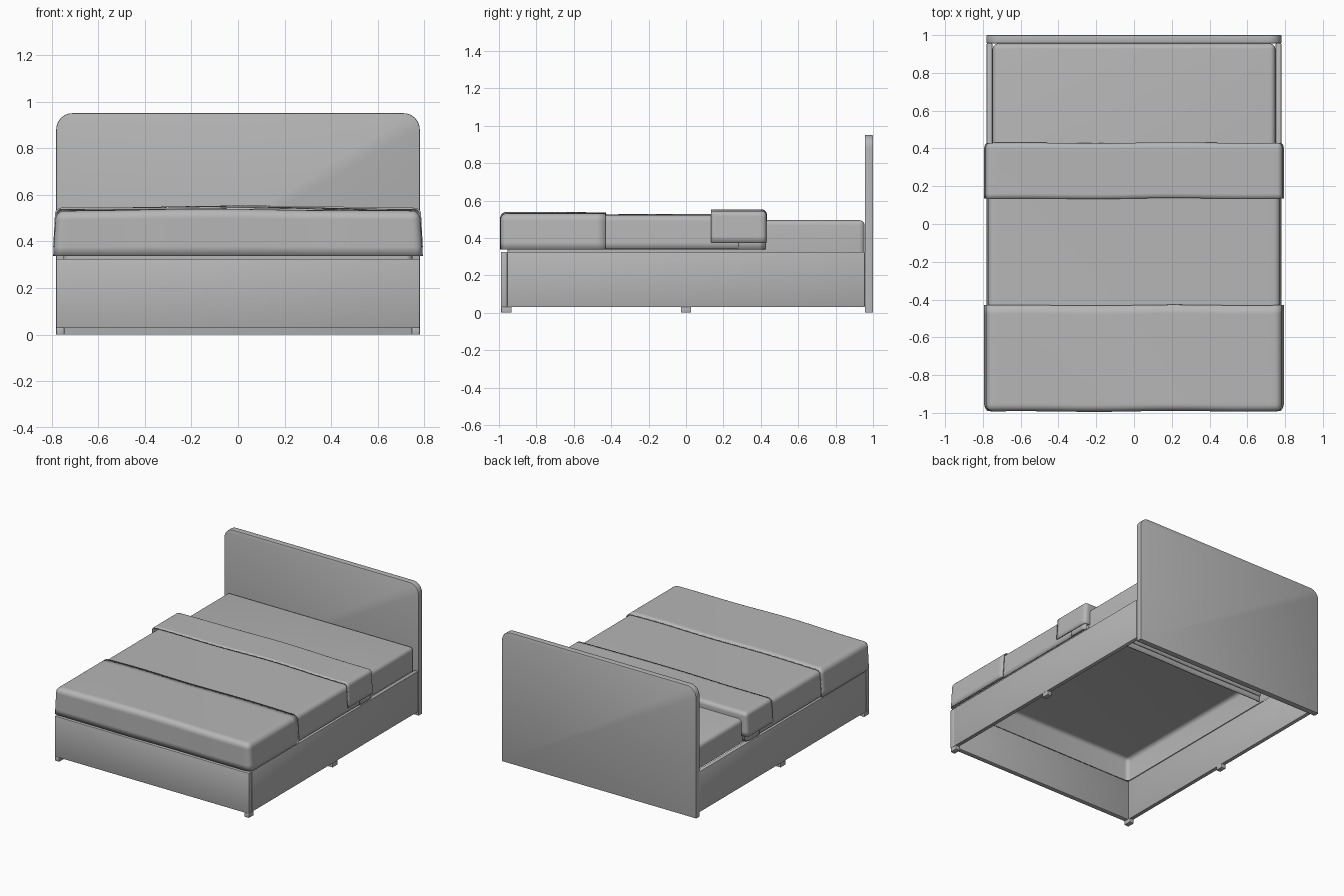
import bpy, bmesh, math

cube = bpy.data.objects.get("Cube")
if cube:
    bpy.data.objects.remove(cube, do_unlink=True)

grey = bpy.data.materials.new("soft grey")
grey.use_nodes = True
grey.diffuse_color = (0.47, 0.47, 0.47, 1)
grey.node_tree.nodes["Principled BSDF"].inputs["Base Color"].default_value = (0.47, 0.47, 0.47, 1)


def box_mesh(x, y, z):
    """Box between the (low, high) pairs on each axis."""
    bm = bmesh.new()
    bmesh.ops.create_cube(bm, size=1)
    for v in bm.verts:
        v.co = [a[0] if c < 0 else a[1] for c, a in zip(v.co, (x, y, z))]
    return bm


def finish(name, bm):
    bmesh.ops.recalc_face_normals(bm, faces=bm.faces)
    mesh = bpy.data.meshes.new(name)
    bm.to_mesh(mesh)
    bm.free()
    mesh.materials.append(grey)
    obj = bpy.data.objects.new(name, mesh)
    bpy.context.collection.objects.link(obj)
    bpy.ops.object.select_all(action='DESELECT')
    obj.select_set(True)
    bpy.context.view_layer.objects.active = obj
    bpy.ops.object.shade_smooth_by_angle(angle=math.radians(35))
    return obj


def panel(name, x, y, z, edge=0.004):
    """Board with slightly softened edges."""
    bm = box_mesh(x, y, z)
    bmesh.ops.bevel(bm, geom=bm.edges[:], offset=edge, segments=2, profile=0.5, affect='EDGES')
    return finish(name, bm)


def faces_at(bm, axis, value):
    return [f for f in bm.faces if all(abs(v.co[axis] - value) < 1e-5 for v in f.verts)]


def cover(name, half, y, z, radius, open_back=False, flare=0.0, wave=0.0, open_front=False, thick=0.0):
    """Soft open-bottomed shell, optionally open at its ends, with draped sides."""
    bm = box_mesh((-half, half), y, z)
    gone = faces_at(bm, 2, z[0])
    if open_back:
        gone += faces_at(bm, 1, y[1])
    if open_front:
        gone += faces_at(bm, 1, y[0])
    bmesh.ops.delete(bm, geom=gone, context='FACES')
    folds = [e for e in bm.edges if len(e.link_faces) == 2]
    bmesh.ops.bevel(bm, geom=folds, offset=radius, segments=5, profile=0.5, affect='EDGES')
    if wave or flare:
        # Cut the cloth finely enough to ripple and drape
        for axis, low, high, count in ((0, -half, half, 24), (1, y[0], y[1], 12), (2, z[0], z[1], 5)):
            normal = [0, 0, 0]
            normal[axis] = 1
            for i in range(1, count):
                point = [0, 0, 0]
                point[axis] = low + (high - low) * i / count
                bmesh.ops.bisect_plane(bm, geom=bm.verts[:] + bm.edges[:] + bm.faces[:],
                                       plane_co=point, plane_no=normal, dist=1e-5)
        for v in bm.verts:
            a, b, c = v.co
            h = (c - z[0]) / (z[1] - z[0])
            crown = max(0, 1 - (a / half) ** 2)
            v.co.z += wave * h * crown * (0.8 + 0.5 * math.sin(5 * a + 4 * b))
            v.co.x += math.copysign(flare * (1 - h), a) * min(1, abs(a) / half) ** 4
            if abs(a) < half * 0.95:
                v.co.y += 0.4 * wave * crown * math.sin(7 * a)
    obj = finish(name, bm)
    if thick:
        mod = obj.modifiers.new("cloth thickness", 'SOLIDIFY')
        mod.thickness = thick
        mod.offset = -1
    return obj


# Headboard with rounded upper corners
bm = box_mesh((-0.78, 0.78), (0.956, 1.0), (0, 0.95))
corners = [e for e in bm.edges if all(v.co.z > 0.9 for v in e.verts)
           and abs(e.verts[0].co.x - e.verts[1].co.x) < 0.01]
bmesh.ops.bevel(bm, geom=corners, offset=0.07, segments=8, profile=0.5, affect='EDGES')
rim = [e for e in bm.edges if len(e.link_faces) == 2
       and e.calc_face_angle() > 1.2 and abs(e.verts[0].co.y - e.verts[1].co.y) < 0.01]
bmesh.ops.bevel(bm, geom=rim, offset=0.004, segments=2, profile=0.5, affect='EDGES')
finish("headboard", bm)

# Frame: footboard, side rails and small feet
panel("footboard", (-0.78, 0.78), (-0.99, -0.955), (0.03, 0.325))
for side, s in (("left", 1), ("right", -1)):
    rail_x = sorted((s * 0.75, s * 0.78))
    panel(side + "_side_rail", rail_x, (-0.955, 0.956), (0.03, 0.325))
    foot_x = sorted((s * 0.745, s * 0.78))
    for spot, y in (("front", -0.96), ("middle", 0.0)):
        panel(f"{side}_{spot}_foot", foot_x, (y - 0.028, y + 0.028), (0, 0.03), 0.002)

# Mattress, hollow underneath
cover("mattress", 0.748, (-0.955, 0.955), (0.325, 0.495), 0.028)

# Bedding: duvet, foot blanket, and turned-back top edge
cover("duvet", 0.772, (-0.978, 0.425), (0.34, 0.522), 0.03,
      open_back=True, flare=0.008, wave=0.006, thick=0.012)
cover("foot_blanket", 0.781, (-0.992, -0.43), (0.338, 0.531), 0.035,
      open_back=True, flare=0.012, wave=0.007, thick=0.008)
cover("duvet_fold_under", 0.776, (0.28, 0.42), (0.338, 0.535), 0.03,
      open_front=True, flare=0.01, wave=0.006, thick=0.008)
cover("duvet_turnover", 0.784, (0.135, 0.43), (0.375, 0.544), 0.025,
      open_front=True, flare=0.009, wave=0.007, thick=0.008)
